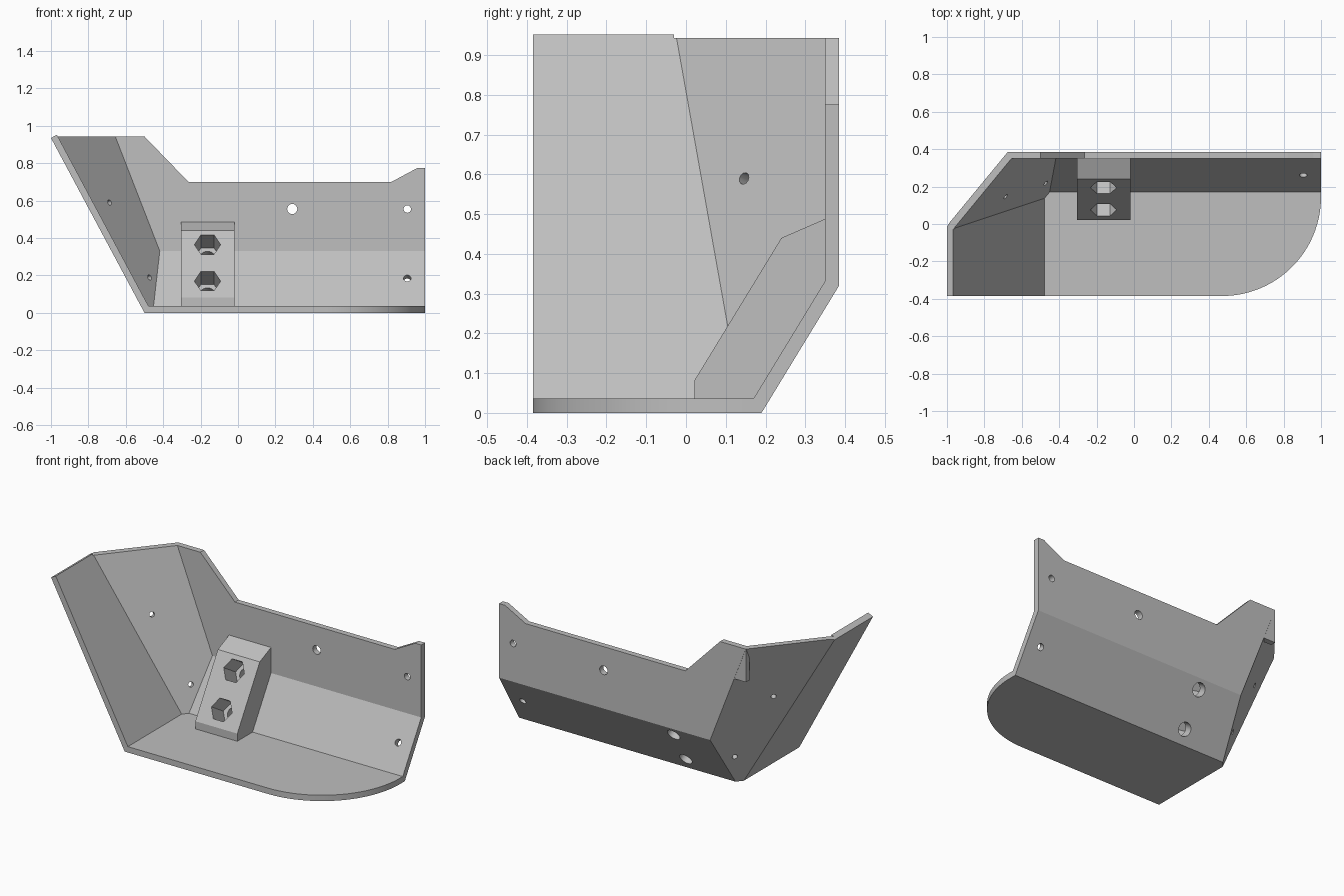
import bpy, bmesh, math
from mathutils import Vector

if bpy.data.objects.get("Cube"):
    bpy.data.objects.remove(bpy.data.objects["Cube"], do_unlink=True)

grey = bpy.data.materials.new("light_grey")
grey.use_nodes = True
colour = (0.52, 0.52, 0.52, 1)
grey.diffuse_color = colour
grey.node_tree.nodes["Principled BSDF"].inputs["Base Color"].default_value = colour

T = 0.036  # sheet thickness
SLOPE = Vector((0, 0.32, -0.195)).normalized()
SIDE = Vector((-0.935, 0, -0.5)).normalized()
CORNER = Vector((-0.739, 0.609, -0.287)).normalized()


def finish(name, bm):
    bmesh.ops.recalc_face_normals(bm, faces=bm.faces)
    mesh = bpy.data.meshes.new(name)
    bm.to_mesh(mesh)
    bm.free()
    mesh.materials.append(grey)
    ob = bpy.data.objects.new(name, mesh)
    bpy.context.collection.objects.link(ob)
    return ob


def convex(name, planes):
    """Big box trimmed by (point, outward normal) planes."""
    bm = bmesh.new()
    bmesh.ops.create_cube(bm, size=6)
    for point, normal in planes:
        cut = bmesh.ops.bisect_plane(bm, geom=bm.verts[:] + bm.edges[:] + bm.faces[:],
                                     plane_co=point, plane_no=normal, clear_outer=True)
        edges = [e for e in cut["geom_cut"] if isinstance(e, bmesh.types.BMEdge)]
        bmesh.ops.contextual_create(bm, geom=edges)
    return finish(name, bm)


def extrude(name, points, vector):
    bm = bmesh.new()
    face = bm.faces.new([bm.verts.new(p) for p in points])
    new = bmesh.ops.extrude_face_region(bm, geom=[face], use_keep_orig=True)["geom"]
    bmesh.ops.translate(bm, vec=vector, verts=[v for v in new if isinstance(v, bmesh.types.BMVert)])
    return finish(name, bm)


def drill(centre, normal, radius, back, ahead, sides=24):
    """Cutter along the normal; its first corner points along x."""
    n = Vector(normal).normalized()
    u = Vector((1, 0, 0))
    u = (u - n * u.dot(n)).normalized()
    v = n.cross(u)
    c = Vector(centre) - n * back
    ring = [c + radius * (u * math.cos(a) + v * math.sin(a))
            for a in (math.tau * i / sides for i in range(sides))]
    return extrude("drill", ring, n * (back + ahead))


def subtract(ob, cutter):
    mod = ob.modifiers.new("cut", "BOOLEAN")
    mod.operation = "DIFFERENCE"
    mod.solver = "EXACT"
    mod.object = cutter
    bpy.context.view_layer.objects.active = ob
    bpy.ops.object.modifier_apply(modifier=mod.name)
    bpy.data.objects.remove(cutter, do_unlink=True)


# Folded sheet: outer volume minus the same volume offset inwards
def walls(offset):
    on_corner = Vector((-0.655, 0.349, 0.94)) + CORNER * T
    faces = [((0, 0, 0), Vector((0, 0, -1))), ((0, 0.385, 0), Vector((0, 1, 0))),
             ((0, 0.19, 0), SLOPE), ((-0.5, 0, 0), SIDE), (on_corner, CORNER)]
    return [(Vector(p) - n * offset, n) for p, n in faces]


ends = [((1, 0, 0), (1, 0, 0)), ((0, -0.385, 0), (0, -1, 0)), ((0, 0, 0.952), (0, 0, 1)),
        ((-1, 0, 0.935), (-0.5, 0, 0.935))]
shell = convex("folded_shell", walls(0) + ends)
subtract(shell, convex("cavity", walls(T)))

# Top outline of the back wall
outline = [(-1.2, 0.943), (-0.5, 0.943), (-0.265, 0.70), (0.82, 0.70), (0.96, 0.775),
           (1.2, 0.775), (1.2, 1.2), (-1.2, 1.2)]
subtract(shell, extrude("top_cut", [(x, -0.03, z) for x, z in outline], (0, 1, 0)))

# Rounded front corner of the floor
R = 0.53
arc = [(1 - R + R * math.cos(a), -0.385 + R + R * math.sin(a))
       for a in (-math.pi / 2 * i / 32 for i in range(33))]
arc += [(1 - R, -0.6), (1.2, -0.6), (1.2, -0.385 + R)]
subtract(shell, extrude("round_cut", [(x, y, -0.1) for x, y in arc], (0, 0, 0.3)))

# Screw holes
for centre, normal, radius in [((0.29, 0.36, 0.555), (0, 1, 0), 0.027),
                               ((0.905, 0.36, 0.555), (0, 1, 0), 0.02),
                               ((0.905, 0.26, 0.185), SLOPE, 0.02),
                               ((-0.685, 0.145, 0.59), CORNER, 0.015),
                               ((-0.47, 0.215, 0.19), CORNER, 0.015)]:
    subtract(shell, drill(centre, normal, radius, 0.06, 0.08))

# Mounting block with hexagonal nut pockets and bolt holes
profile = [(0.022, 0.03), (0.022, 0.083), (0.24, 0.44), (0.348, 0.487), (0.36, 0.487),
           (0.36, 0.33), (0.178, 0.03)]
block = extrude("mounting_block", [(-0.305, y, z) for y, z in profile], (0.285, 0, 0))
for y, z in ((0.194, 0.365), (0.075, 0.17)):
    centre = (-0.163, y, z)
    subtract(block, drill(centre, SLOPE, 0.07, 0.05, 0.135, 6))
    for ob in (block, shell):
        subtract(ob, drill(centre, SLOPE, 0.04, 0.02, 0.3))

# Overhanging tab at the top of the back corner
tab = [(-0.677, 0.74), (-0.5, 0.74), (-0.5, 0.942), (-0.677, 0.942)]
extrude("corner_tab", [(x, 0.351, z) for x, z in tab], (0, 0.0335, 0))

# Smooth only the round parts
for ob in (shell, block):
    bpy.ops.object.select_all(action="DESELECT")
    ob.select_set(True)
    bpy.context.view_layer.objects.active = ob
    bpy.ops.object.shade_smooth_by_angle(angle=math.radians(20))
